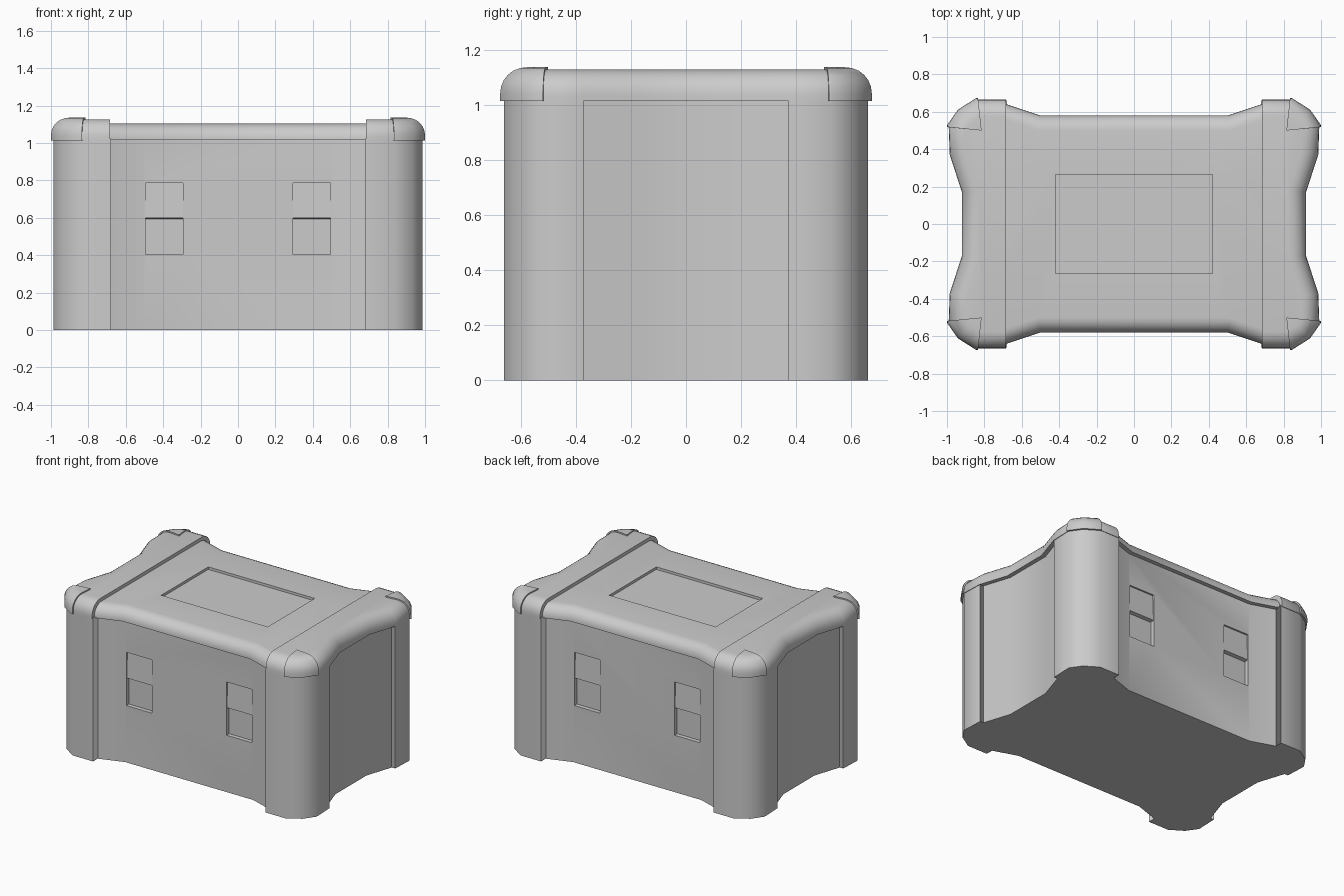
import bpy, bmesh, math
from mathutils import Vector

if "Cube" in bpy.data.objects:
    bpy.data.objects.remove(bpy.data.objects["Cube"])


def full(q):
    """Quarter outline -> closed counter-clockwise outline."""
    return (q + [(-x, y) for x, y in reversed(q)] + [(-x, -y) for x, y in q]
            + [(x, -y) for x, y in reversed(q)])


def inset(pts, d):
    """Mitred inward offset of a closed outline."""
    out, n = [], len(pts)
    for i in range(n):
        p, a, b = (Vector(pts[k % n]) for k in (i, i - 1, i + 1))
        u, v = (p - a).normalized(), (b - p).normalized()
        n1, n2 = Vector((-u.y, u.x)), Vector((-v.y, v.x))
        m = n1 + n2
        out.append(tuple(p + m * (d * 2 / m.length_squared)))
    return out


def solid(name, outline, profile, cuts=(), mirror=None):
    """Stack inset outlines (inset, z); trim by planes; mirror copies."""
    bm = bmesh.new()
    rings = [[bm.verts.new((x, y, z)) for x, y in inset(outline, d)] for d, z in profile]
    n = len(outline)
    for a, b in zip(rings, rings[1:]):
        for i in range(n):
            j = (i + 1) % n
            bm.faces.new((a[i], a[j], b[j], b[i]))
    bm.faces.new(rings[0][::-1])
    bm.faces.new(rings[-1])
    for co, no in cuts:
        bmesh.ops.bisect_plane(bm, geom=bm.verts[:] + bm.edges[:] + bm.faces[:],
                               plane_co=co, plane_no=no, clear_inner=True)
        bmesh.ops.holes_fill(bm, edges=bm.edges[:], sides=0)
    bmesh.ops.recalc_face_normals(bm, faces=bm.faces[:])
    ob = link(name, bm)
    if mirror:
        m = ob.modifiers.new("mirror", 'MIRROR')
        m.use_axis = mirror
        m.use_mirror_merge = False
    return ob


def link(name, bm):
    me = bpy.data.meshes.new(name)
    bm.to_mesh(me)
    bm.free()
    ob = bpy.data.objects.new(name, me)
    bpy.context.collection.objects.link(ob)
    return ob


def cutter(name, profile, spans, mirror_y=False):
    """Side profile (y, z) extruded along x over every span."""
    bm = bmesh.new()
    for x0, x1 in spans:
        for s in ((1, -1) if mirror_y else (1,)):
            a = [bm.verts.new((x0, y * s, z)) for y, z in profile]
            b = [bm.verts.new((x1, y * s, z)) for y, z in profile]
            bm.faces.new(a)
            bm.faces.new(b[::-1])
            for i in range(len(a)):
                bm.faces.new((a[i - 1], a[i], b[i], b[i - 1]))
    bmesh.ops.recalc_face_normals(bm, faces=bm.faces[:])
    ob = link(name, bm)
    ob.hide_render = True
    ob.hide_viewport = True
    return ob


def cut(ob, tool):
    m = ob.modifiers.new("cut", 'BOOLEAN')
    m.operation, m.solver, m.object = 'DIFFERENCE', 'EXACT', tool


def rounded(z0, z1, r, steps=6):
    arc = [math.pi / 2 * i / steps for i in range(steps + 1)]
    return [(0, z0)] + [(r * (1 - math.cos(t)), z1 - r + r * math.sin(t)) for t in arc]


# outlines: waisted middle, and full-width corners
side = [(0.92, 0.17), (0.985, 0.37), (0.991, 0.525), (0.935, 0.605), (0.84, 0.665)]
waist = full(side + [(0.68, 0.64), (0.5, 0.58)])
corners = full(side + [(0.68, 0.665), (0.5, 0.665)])

BASE = 1.015
# body walls and corner columns
walls = solid("body_walls", waist, [(0.03, 0), (0.03, BASE + 0.01)])
columns = solid("corner_columns", corners, [(0.004, 0), (0.004, BASE + 0.01)],
                [((0.68, 0, 0), (1, 0, 0)), ((0, 0.37, 0), (0, 1, 0))], (True, True, False))

# lid, raised lid ends and corner pads
lid = solid("lid", waist, rounded(BASE, 1.103, 0.08))
ends = solid("lid_ends", corners, rounded(BASE, 1.127, 0.09),
             [((0.685, 0, 0), (1, 0, 0))], (True, False, False))
pads = solid("corner_pads", inset(corners, -0.009), rounded(BASE - 0.002, 1.136, 0.095),
             [((0.815, 0.5, 0), (1, -0.11, 0)), ((0.815, 0.5, 0), (-0.1, 1, 0))],
             (True, True, False))

# sunken lid panel
cut(lid, cutter("panel_cutter", [(-0.265, 1.085), (0.265, 1.085), (0.265, 1.2), (-0.265, 1.2)],
                [(-0.42, 0.42)]))

# latch pockets: shallow sloped flap above a deeper recess, front and back
w = -0.55
latch = [(w - 0.1, 0.405), (w + 0.03, 0.405), (w + 0.03, 0.595), (w + 0.004, 0.6),
         (w + 0.012, 0.785), (w - 0.1, 0.785)]
cut(walls, cutter("latch_cutter", latch, [(-0.495, -0.295), (0.295, 0.495)], True))

# smooth shading with crisp edges
for ob in (walls, columns, lid, ends, pads):
    bpy.ops.object.select_all(action='DESELECT')
    bpy.context.view_layer.objects.active = ob
    ob.select_set(True)
    for m in [m.name for m in ob.modifiers]:
        bpy.ops.object.modifier_apply(modifier=m)
    bpy.ops.object.shade_smooth_by_angle(angle=math.radians(40))
